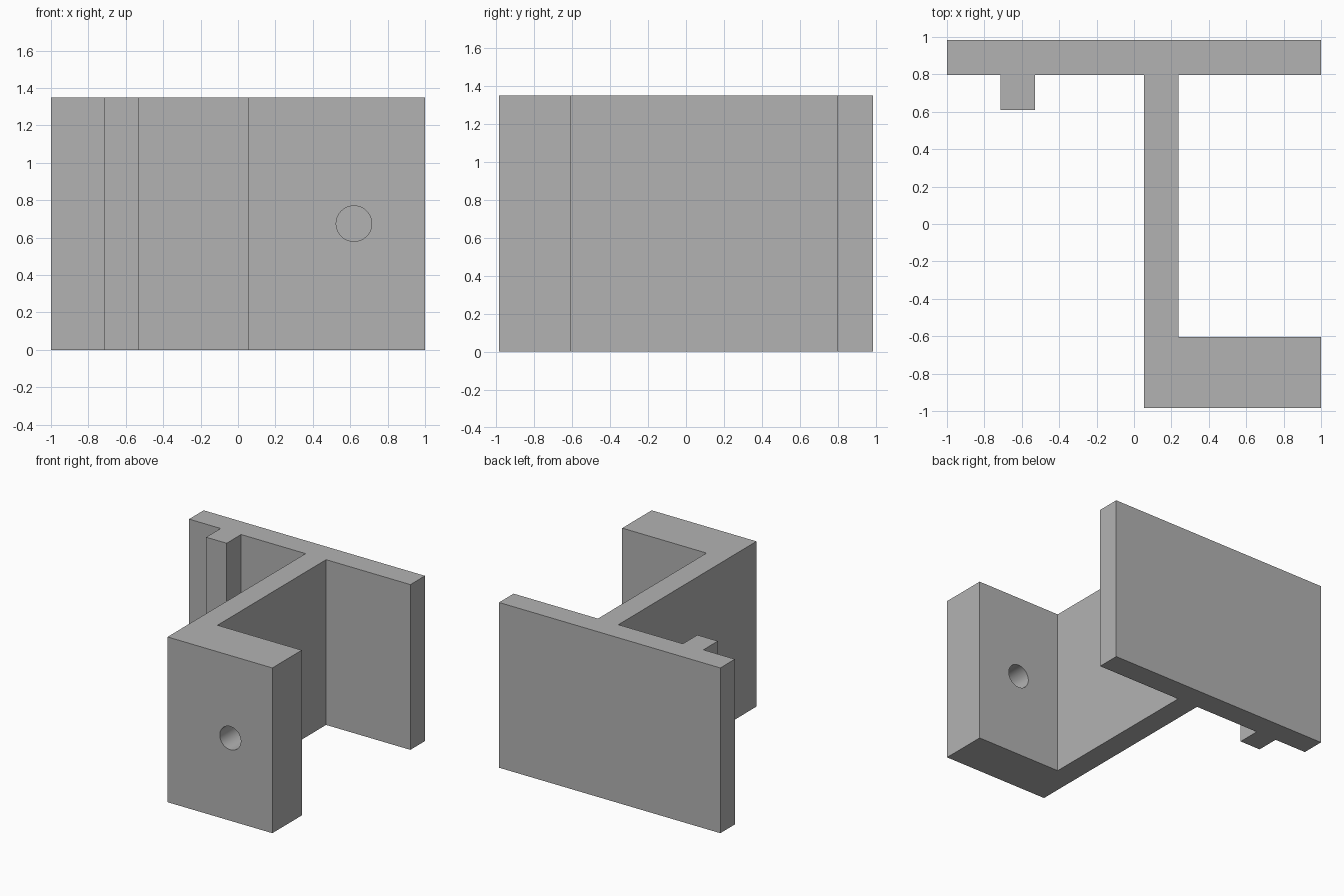
import bpy
import bmesh
import math

cube = bpy.data.objects.get("Cube")
if cube:
    bpy.data.objects.remove(cube, do_unlink=True)

HEIGHT = 1.35
BACK, PLATE_FRONT, RIB_FRONT = 0.985, 0.797, 0.61
RIB_L, RIB_R = -0.715, -0.53
WEB_L, WEB_R = 0.053, 0.238
FOOT_BACK, FRONT = -0.605, -0.985

# Single flat colour
grey = bpy.data.materials.new("plain grey")
grey.use_nodes = True
colour = (0.45, 0.45, 0.45, 1)
grey.diffuse_color = colour
bsdf = next(n for n in grey.node_tree.nodes if n.type == "BSDF_PRINCIPLED")
bsdf.inputs["Base Color"].default_value = colour

# Bracket: back plate, small rib, web and thick foot as one extruded outline
outline = [
    (-1, BACK), (-1, PLATE_FRONT),
    (RIB_L, PLATE_FRONT), (RIB_L, RIB_FRONT),
    (RIB_R, RIB_FRONT), (RIB_R, PLATE_FRONT),
    (WEB_L, PLATE_FRONT), (WEB_L, FRONT),
    (1, FRONT), (1, FOOT_BACK),
    (WEB_R, FOOT_BACK), (WEB_R, PLATE_FRONT),
    (1, PLATE_FRONT), (1, BACK),
]
bm = bmesh.new()
base = bm.faces.new([bm.verts.new((x, y, 0)) for x, y in outline])
extruded = bmesh.ops.extrude_face_region(bm, geom=[base])["geom"]
top = [v for v in extruded if isinstance(v, bmesh.types.BMVert)]
bmesh.ops.translate(bm, verts=top, vec=(0, 0, HEIGHT))
bmesh.ops.recalc_face_normals(bm, faces=bm.faces)
mesh = bpy.data.meshes.new("bracket")
bm.to_mesh(mesh)
bm.free()
mesh.materials.append(grey)
bracket = bpy.data.objects.new("bracket", mesh)
bpy.context.collection.objects.link(bracket)

# Round hole through the foot
bpy.ops.mesh.primitive_cylinder_add(
    vertices=64, radius=0.095, depth=0.6,
    location=(0.62, (FRONT + FOOT_BACK) / 2, HEIGHT / 2),
    rotation=(math.pi / 2, 0, 0))
cutter = bpy.context.object
cutter.name = "hole_cutter"
cutter.hide_render = True
cutter.data.materials.append(grey)

hole = bracket.modifiers.new("bolt hole", "BOOLEAN")
hole.operation = "DIFFERENCE"
hole.solver = "EXACT"
hole.object = cutter

# Bake the cut, then drop the cutter
bpy.ops.object.select_all(action="DESELECT")
bracket.select_set(True)
bpy.context.view_layer.objects.active = bracket
bpy.ops.object.modifier_apply(modifier=hole.name)
bpy.data.objects.remove(cutter, do_unlink=True)
bpy.ops.object.shade_smooth_by_angle(angle=math.radians(30))
